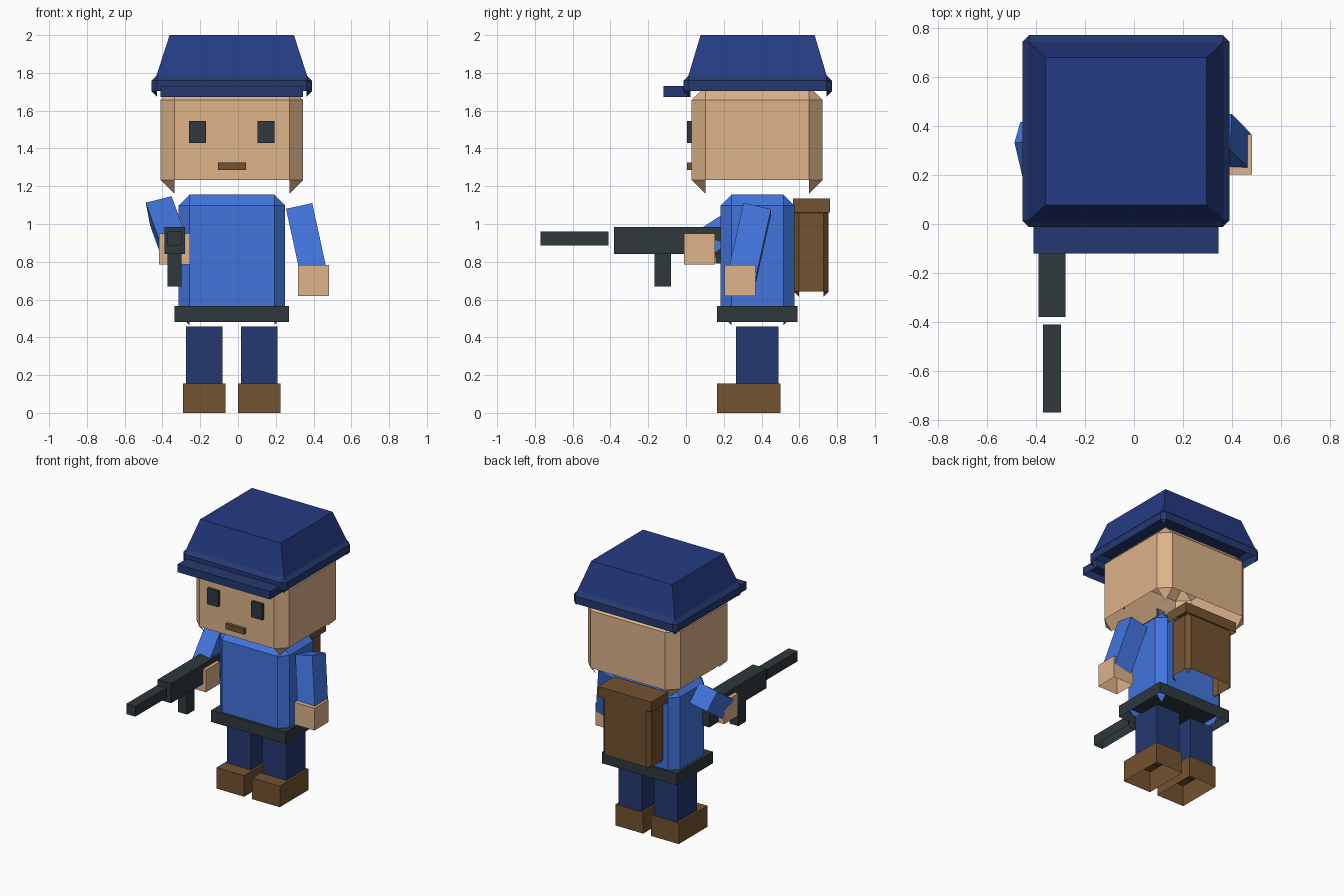
import bpy
import bmesh
from mathutils import Matrix, Vector

default = bpy.data.objects.get("Cube")
if default:
    bpy.data.objects.remove(default, do_unlink=True)


def material(name, rgb):
    """Flat material from 0-255 display values, converted to linear."""
    col = [((c / 255 + 0.055) / 1.055) ** 2.4 for c in rgb] + [1.0]
    mat = bpy.data.materials.new(name)
    mat.use_nodes = True
    mat.diffuse_color = col
    node = next(n for n in mat.node_tree.nodes if n.type == 'BSDF_PRINCIPLED')
    node.inputs["Base Color"].default_value = col
    node.inputs["Roughness"].default_value = 0.9
    return mat


SKIN = material("skin", (221, 179, 138))
SHIRT = material("shirt_blue", (66, 117, 222))
HAT = material("hat_blue", (37, 59, 132))
NAVY = material("navy", (37, 57, 113))
DARK = material("dark_metal", (47, 56, 61))
BROWN = material("leather_brown", (114, 82, 48))


def block(name, size, frame, mat, bevel=0.0, taper=None):
    """Box with optional chamfer or tapered top, left open underneath."""
    bm = bmesh.new()
    bmesh.ops.create_cube(bm, size=1.0)
    for v in bm.verts:
        v.co = Vector(a * b for a, b in zip(v.co, size))
        if taper and v.co.z > 0:
            v.co.x *= taper[0]
            v.co.y *= taper[1]
    if bevel:
        bmesh.ops.bevel(bm, geom=bm.edges[:], offset=bevel, segments=1,
                        profile=0.5, affect='EDGES')
    bm.normal_update()
    turn = frame.to_3x3()
    under = [f for f in bm.faces if (turn @ f.normal).z < -0.65]
    bmesh.ops.delete(bm, geom=under, context='FACES')
    mesh = bpy.data.meshes.new(name)
    bm.to_mesh(mesh)
    bm.free()
    mesh.materials.append(mat)
    obj = bpy.data.objects.new(name, mesh)
    obj.matrix_world = frame
    bpy.context.collection.objects.link(obj)
    return obj


def box(name, xs, ys, zs, mat, **options):
    """Axis-aligned block given by its ranges."""
    spans = (xs, ys, zs)
    centre = Vector((a + b) / 2 for a, b in spans)
    return block(name, [b - a for a, b in spans],
                 Matrix.Translation(centre), mat, **options)


def arm(name, shoulder, wrist, side):
    """Square sleeve from shoulder to wrist; side is its width direction."""
    a, b = Vector(shoulder), Vector(wrist)
    z = (a - b).normalized()
    x = Vector(side)
    x = (x - z * x.dot(z)).normalized()
    y = z.cross(x)
    frame = Matrix((x, y, z)).transposed().to_4x4()
    frame.translation = (a + b) / 2
    block(name, (0.142, 0.15, (a - b).length), frame, SHIRT)


MID = -0.033  # body centre line

# Head and face
box("head", (-0.41, 0.345), (0.03, 0.723), (1.16, 1.73), SKIN, bevel=0.073)
for label, offset in (("left", 0.181), ("right", -0.181)):
    c = MID + offset
    box(label + "_eye", (c - 0.045, c + 0.045), (0.006, 0.03), (1.43, 1.545), DARK)
box("mouth", (-0.107, 0.043), (0.006, 0.03), (1.285, 1.325), BROWN)

# Hat
box("hat_crown", (-0.432, 0.366), (0.013, 0.745), (1.785, 2.0), HAT,
    taper=(0.825, 0.825))
box("hat_band", (-0.457, 0.391), (-0.013, 0.772), (1.675, 1.787), NAVY, bevel=0.028)
box("hat_visor", (-0.41, 0.345), (-0.12, 0.025), (1.673, 1.73), NAVY)

# Torso and belt
box("torso", (-0.315, 0.25), (0.183, 0.575), (0.465, 1.155), SHIRT, bevel=0.058)
box("belt", (-0.335, 0.27), (0.165, 0.59), (0.48, 0.565), DARK)

# Legs and shoes
for label, offset in (("left", 0.145), ("right", -0.145)):
    c = MID + offset
    box(label + "_leg", (c - 0.097, c + 0.097), (0.265, 0.49), (0.15, 0.458), NAVY)
    box(label + "_shoe", (c - 0.113, c + 0.113), (0.165, 0.5), (0, 0.155), BROWN)

# Arms and hands
arm("left_arm", (0.327, 0.377, 1.08), (0.404, 0.298, 0.725), (0.96, 0, 0.21))
arm("right_arm", (-0.408, 0.38, 1.069), (-0.336, 0.07, 0.869), (0.96, 0.09, 0.25))
for label, c in (("left", (0.4, 0.285, 0.702)), ("right", (-0.337, 0.072, 0.868))):
    block(label + "_hand", (0.164,) * 3, Matrix.Translation(c), SKIN)

# Backpack
box("backpack", (-0.23, 0.164), (0.572, 0.755), (0.615, 1.085), BROWN, bevel=0.027)
box("backpack_flap", (-0.25, 0.185), (0.567, 0.762), (1.06, 1.135), BROWN)

# Rifle
box("rifle_body", (-0.39, -0.28), (-0.38, 0.19), (0.84, 0.985), DARK)
box("rifle_barrel", (-0.372, -0.298), (-0.77, -0.41), (0.885, 0.96), DARK)
box("rifle_grip", (-0.372, -0.298), (-0.167, -0.08), (0.67, 0.85), DARK)
box("rifle_stock", (-0.372, -0.298), (0.155, 0.26), (0.79, 0.93), DARK)
